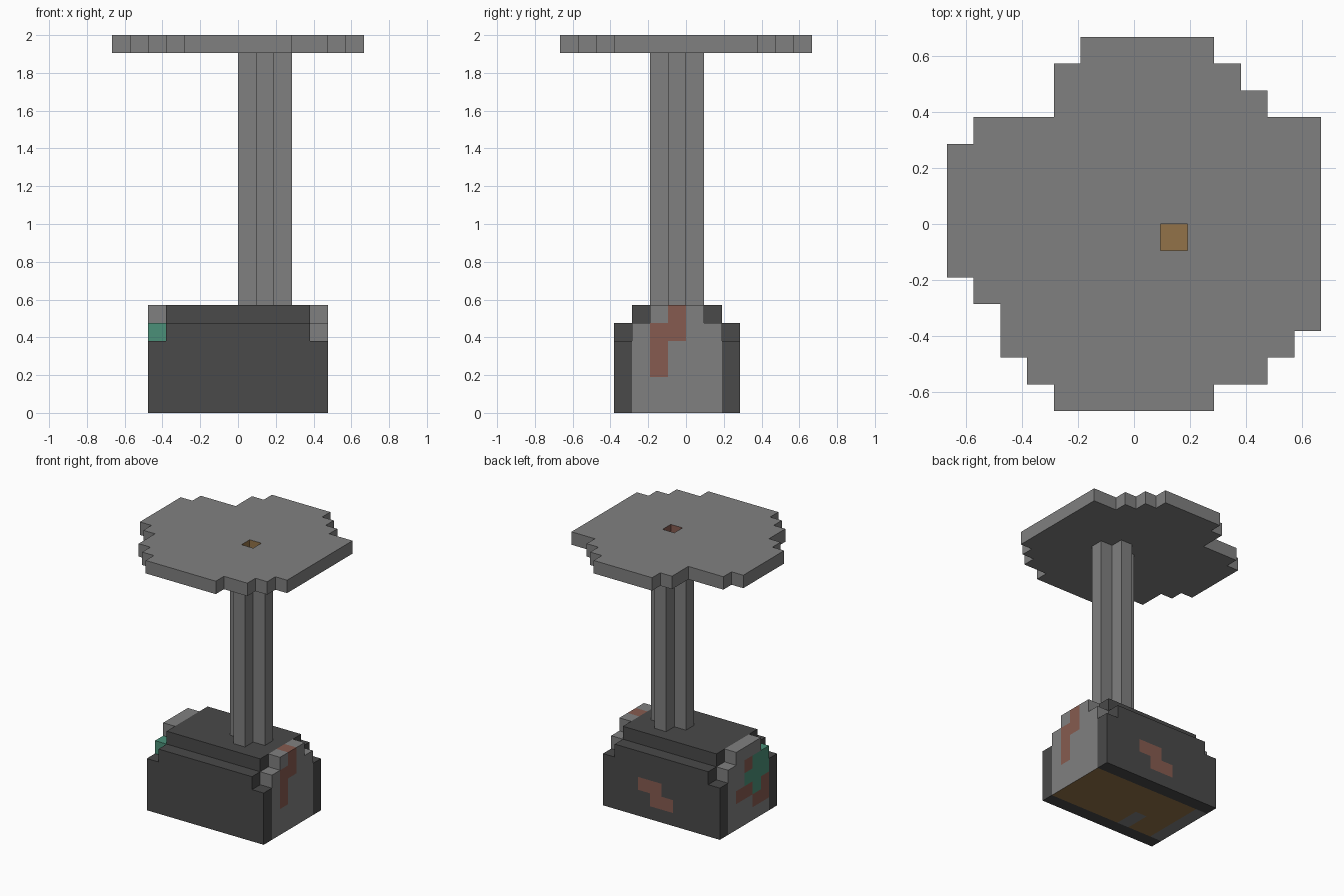
import bpy, bmesh
from mathutils import Vector

U = 2 / 21  # edge length of one cube cell

cube = bpy.data.objects.get("Cube")
if cube:
    bpy.data.objects.remove(cube)


def material(name, rgb):
    m = bpy.data.materials.new(name)
    m.use_nodes = True
    colour = (*rgb, 1)
    m.diffuse_color = colour
    m.node_tree.nodes["Principled BSDF"].inputs["Base Color"].default_value = colour
    return m


GREY, DARK, BROWN, GREEN, GOLD = range(5)
MATERIALS = [
    material("mid grey", (0.216, 0.216, 0.216)),
    material("dark grey", (0.067, 0.067, 0.067)),
    material("red brown", (0.24, 0.105, 0.08)),
    material("sea green", (0.07, 0.28, 0.19)),
    material("ochre", (0.29, 0.17, 0.065)),
]
AXES = [Vector(a) for a in ((1, 0, 0), (0, 1, 0), (0, 0, 1))]


def box(x0, x1, y0, y1, z0, z1):
    return {(x, y, z) for x in range(x0, x1) for y in range(y0, y1) for z in range(z0, z1)}


def build(name, cells, solid, paint):
    """Outer skin of a set of cube cells, flat areas merged by colour."""
    bm = bmesh.new()
    for cell in sorted(cells):
        middle = Vector(cell) + Vector((0.5, 0.5, 0.5))
        for a in range(3):
            for sign in (1, -1):
                n = AXES[a] * sign
                if tuple(int(c + d) for c, d in zip(cell, n)) in solid:
                    continue
                u, v = AXES[(a + 1) % 3] * sign / 2, AXES[(a + 2) % 3] / 2
                centre = middle + n / 2
                corners = (centre - u - v, centre + u - v, centre + u + v, centre - u + v)
                face = bm.faces.new([bm.verts.new(p * U) for p in corners])
                face.material_index = paint(cell, tuple(int(d) for d in n))
    bmesh.ops.remove_doubles(bm, verts=bm.verts, dist=0.001)
    bmesh.ops.dissolve_limit(bm, angle_limit=0.01, verts=bm.verts, edges=bm.edges,
                             delimit={'MATERIAL'})
    mesh = bpy.data.meshes.new(name)
    bm.to_mesh(mesh)
    bm.free()
    for m in MATERIALS:
        mesh.materials.append(m)
    bpy.context.collection.objects.link(bpy.data.objects.new(name, mesh))


# Stepped base block
base = box(-5, 5, -4, 3, 0, 4) | box(-4, 4, -4, 3, 4, 5) | box(-4, 4, -3, 2, 5, 6)
base |= box(-5, 5, -3, 2, 4, 5) | box(-5, 5, -2, 1, 5, 6)

# Hollow post: four columns around an open shaft
SHAFT = (1, -1)
post = set()
for dx, dy in ((1, 0), (-1, 0), (0, 1), (0, -1)):
    x, y = SHAFT[0] + dx, SHAFT[1] + dy
    post |= box(x, x + 1, y, y + 1, 6, 20)

# Round top plate: left and right limit of each row, front to back
ROWS = [(-3, 3), (-4, 5), (-5, 6), (-5, 7), (-6, 7)] + [(-7, 7)] * 5
ROWS += [(-6, 7), (-3, 5), (-3, 4), (-2, 3)]
plate = set()
for row, (left, right) in enumerate(ROWS):
    plate |= box(left, right, row - 7, row - 6, 20, 21)
plate.discard((*SHAFT, 20))

# Painted cells on the base sides
RIGHT_BROWN = {(-2, 2), (-2, 3), (-2, 4), (-1, 4), (-1, 5)}
LEFT_BROWN = {(-1, 4), (0, 2), (-1, 2), (-2, 1), (-3, 1), (-3, 2)}
LEFT_GREEN = {(-2, 4), (-3, 4), (-1, 3), (-2, 3), (-3, 3), (-2, 2)}
BACK_BROWN = {(1, 2), (0, 2), (0, 1), (-1, 1)}


def paint_base(cell, n):
    x, y, z = cell
    core = -3 <= y <= 1
    if n[2] < 0:
        if not core:
            return DARK
        return GREY if x == -5 or (x == -2 and y < -1) else GOLD
    if n[2] > 0 and (x, y) == SHAFT:
        return GOLD
    if n[1] > 0 and y == 2 and (x, z) in BACK_BROWN:
        return BROWN
    if x == 4 and core:
        top_spot = n[2] > 0 and z == 5
        if (n[0] > 0 or top_spot) and (y, z) in RIGHT_BROWN:
            return BROWN
        return GREY
    if x == -5 and core:
        if cell == (-5, -3, 4) or (n[0] < 0 and (y, z) in LEFT_GREEN):
            return GREEN
        return BROWN if n[0] < 0 and (y, z) in LEFT_BROWN else GREY
    return DARK


def paint_shaft(cell, n):
    # Only the walls facing the shaft are coloured
    if n[2] == 0 and (cell[0] + n[0], cell[1] + n[1]) == SHAFT:
        return GOLD if n[0] > 0 or n[1] < 0 else BROWN
    return GREY


solid = base | post | plate
build("base_block", base, solid, paint_base)
build("hollow_post", post, solid, paint_shaft)
build("top_plate", plate, solid, paint_shaft)
